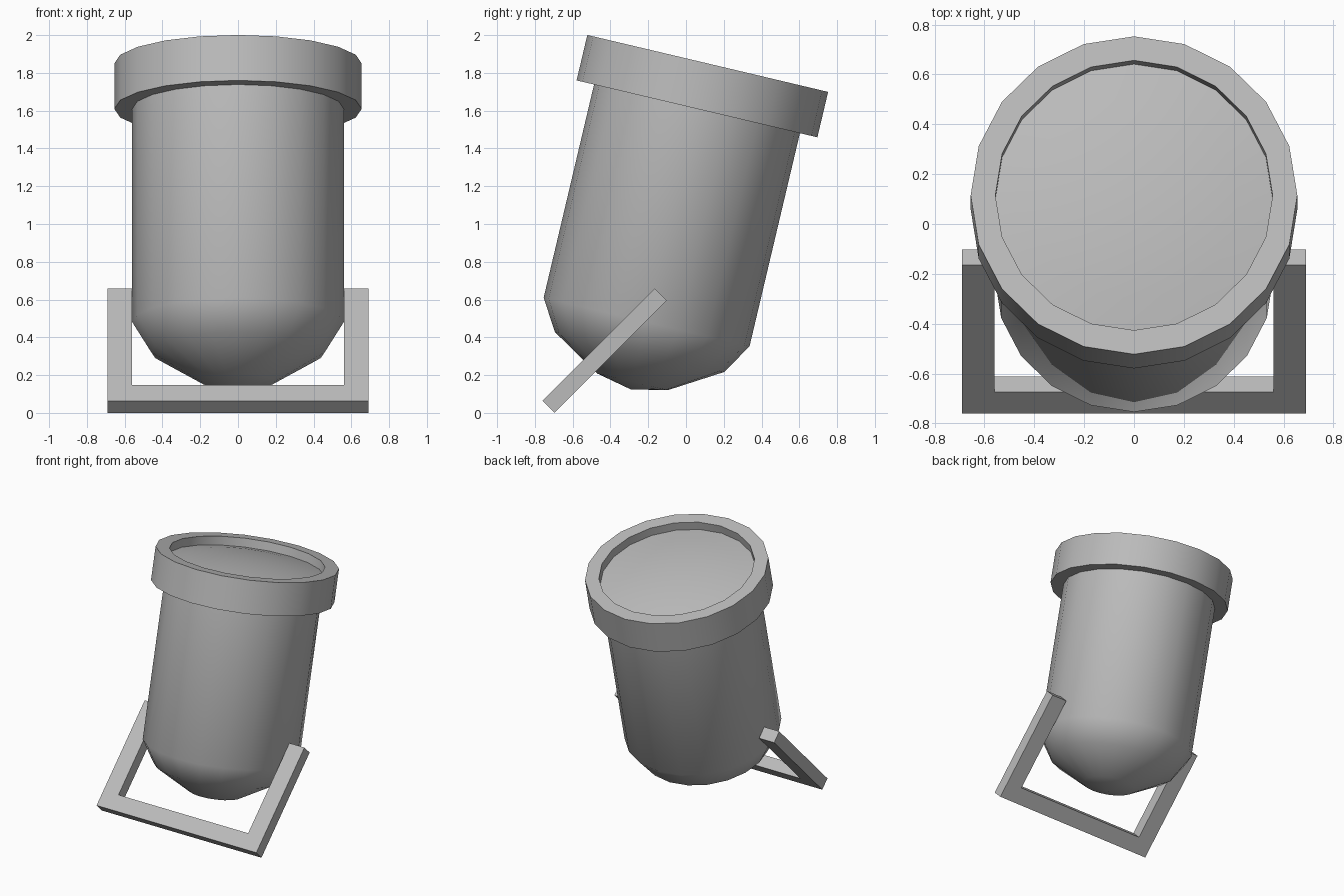
import bpy, bmesh, math
from mathutils import Vector

if "Cube" in bpy.data.objects:
    bpy.data.objects.remove(bpy.data.objects["Cube"], do_unlink=True)

SIDES = 20
TILT = math.radians(-13.3)
RIM_TOP = (0, 0.115, 1.85)      # centre of the rim's top edge

grey = bpy.data.materials.new("grey_metal")
grey.use_nodes = True
grey.diffuse_color = (0.5, 0.5, 0.5, 1)
grey.node_tree.nodes["Principled BSDF"].inputs["Base Color"].default_value = (0.5, 0.5, 0.5, 1)


def finish(name, bm, location, angle, smooth):
    """Turn the bmesh into a placed object with the grey material."""
    bmesh.ops.recalc_face_normals(bm, faces=bm.faces)
    mesh = bpy.data.meshes.new(name)
    bm.to_mesh(mesh)
    bm.free()
    mesh.materials.append(grey)
    obj = bpy.data.objects.new(name, mesh)
    bpy.context.collection.objects.link(obj)
    obj.location = location
    obj.rotation_euler.x = angle
    if smooth:
        bpy.ops.object.select_all(action='DESELECT')
        obj.select_set(True)
        bpy.context.view_layer.objects.active = obj
        bpy.ops.object.shade_smooth_by_angle(angle=math.radians(40))
    return obj


def lathe(name, profile, closed=False):
    """Spin (radius, height) points around the tilted axis of the lamp."""
    bm = bmesh.new()
    verts = [bm.verts.new((0, r, h)) for r, h in profile]
    pairs = list(zip(verts, verts[1:]))
    if closed:
        pairs.append((verts[-1], verts[0]))
    edges = [bm.edges.new(p) for p in pairs]
    bmesh.ops.spin(bm, geom=verts + edges, cent=(0, 0, 0), axis=(0, 0, 1),
                   angle=math.tau, steps=SIDES)
    bmesh.ops.remove_doubles(bm, verts=bm.verts, dist=0.0005)
    return finish(name, bm, RIM_TOP, TILT, True)


# Lamp housing: straight can with a rounded bottom
lathe("housing", [(0, -1.773), (0.192, -1.732), (0.46, -1.57), (0.56, -1.407),
                  (0.56, -0.15), (0, -0.15)])

# Thick rim around the opening
lathe("rim", [(0.655, 0), (0.655, -0.247), (0.556, -0.247), (0.556, 0)], closed=True)

# Slightly domed lens recessed in the rim
BULGE, LENS_R, LENS_Z = 0.055, 0.558, -0.065
lathe("lens", [(LENS_R * t, LENS_Z + BULGE * (1 - t * t)) for t in (1, 0.75, 0.5, 0.25, 0)])

# U-shaped mounting bracket, one flat outline extruded to its thickness
W, INNER, LENGTH, BAR, THICK = 0.69, 0.56, 0.84, 0.12, 0.09
half = [(W, 0), (W, LENGTH), (INNER, LENGTH), (INNER, BAR)]
outline = half + [(-x, y) for x, y in reversed(half)]
bm = bmesh.new()
face = bm.faces.new([bm.verts.new((x, y, -THICK / 2)) for x, y in outline])
side = bmesh.ops.extrude_face_region(bm, geom=[face])
moved = [v for v in side["geom"] if isinstance(v, bmesh.types.BMVert)]
bmesh.ops.translate(bm, verts=moved, vec=Vector((0, 0, THICK)))
finish("bracket", bm, (0, -0.7275, 0.032), math.radians(45), False)
